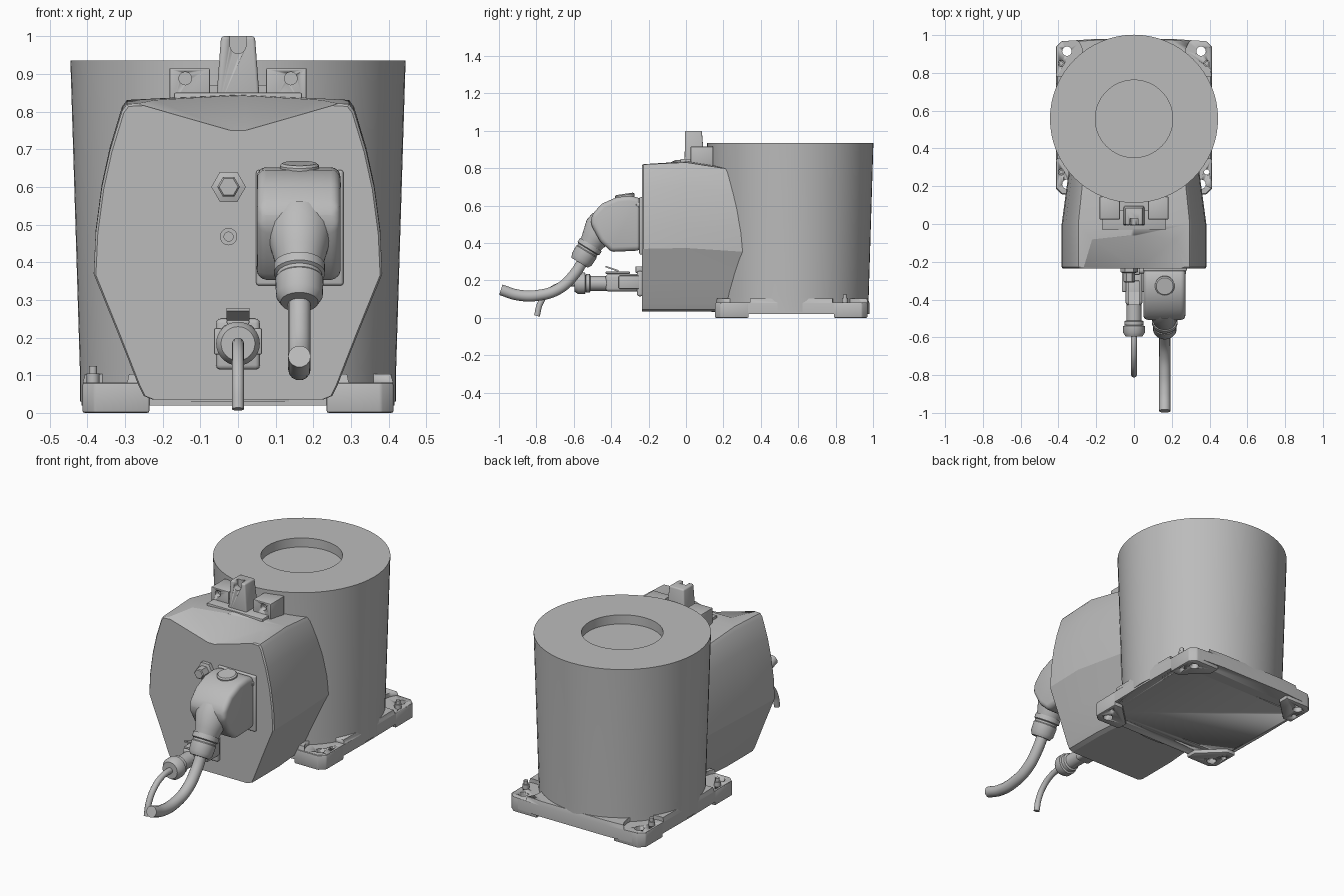
import bpy, bmesh, math
from mathutils import Vector

if "Cube" in bpy.data.objects:
    bpy.data.objects.remove(bpy.data.objects["Cube"], do_unlink=True)

grey = bpy.data.materials.new("cast grey")
grey.use_nodes = True
grey.diffuse_color = (0.5, 0.5, 0.5, 1)
grey.node_tree.nodes["Principled BSDF"].inputs["Base Color"].default_value = (0.5, 0.5, 0.5, 1)


def activate(ob):
    bpy.ops.object.select_all(action='DESELECT')
    ob.select_set(True)
    bpy.context.view_layer.objects.active = ob


def finish(name, bm, bevel=0, segments=3, angle=35):
    bmesh.ops.recalc_face_normals(bm, faces=bm.faces[:])
    me = bpy.data.meshes.new(name)
    bm.to_mesh(me)
    bm.free()
    ob = bpy.data.objects.new(name, me)
    bpy.context.collection.objects.link(ob)
    me.materials.append(grey)
    activate(ob)
    if bevel:
        m = ob.modifiers.new("Bevel", 'BEVEL')
        m.width, m.segments, m.limit_method = bevel, segments, 'ANGLE'
        m.angle_limit = math.radians(25)
        bpy.ops.object.modifier_apply(modifier=m.name)
    bpy.ops.object.shade_smooth_by_angle(angle=math.radians(angle))
    return ob


def loft(name, rings, **kw):
    """Skin a list of equal-length closed rings and cap both ends."""
    bm = bmesh.new()
    vs = [[bm.verts.new(p) for p in ring] for ring in rings]
    n = len(vs[0])
    for a, b in zip(vs, vs[1:]):
        for i in range(n):
            bm.faces.new((a[i], a[(i + 1) % n], b[(i + 1) % n], b[i]))
    bm.faces.new(vs[0])
    bm.faces.new(vs[-1])
    return finish(name, bm, **kw)


def hull(name, points, **kw):
    bm = bmesh.new()
    for p in points:
        bm.verts.new(p)
    bmesh.ops.convex_hull(bm, input=bm.verts[:])
    bmesh.ops.dissolve_limit(bm, angle_limit=0.01, verts=bm.verts[:], edges=bm.edges[:])
    return finish(name, bm, **kw)


def box(name, lo, hi, **kw):
    return hull(name, [(x, y, z) for x in (lo[0], hi[0]) for y in (lo[1], hi[1]) for z in (lo[2], hi[2])], **kw)


def lathe(name, origin, direction, profile, sides=32, **kw):
    """Turn (radius, distance) pairs about an axis."""
    q = Vector(direction).to_track_quat('Z', 'Y')
    rings = []
    for r, d in profile:
        angles = [2 * math.pi * i / sides for i in range(sides)]
        rings.append([Vector(origin) + q @ Vector((r * math.cos(a), r * math.sin(a), d)) for a in angles])
    return loft(name, rings, **kw)


def cut(ob, cutter):
    activate(ob)
    m = ob.modifiers.new("Cut", 'BOOLEAN')
    m.operation, m.solver, m.object = 'DIFFERENCE', 'EXACT', cutter
    bpy.ops.object.modifier_apply(modifier=m.name)
    bpy.data.objects.remove(cutter, do_unlink=True)


def cable(name, points, radius):
    cu = bpy.data.curves.new(name, 'CURVE')
    cu.dimensions = '3D'
    cu.bevel_depth, cu.bevel_resolution, cu.use_fill_caps = radius, 5, True
    sp = cu.splines.new('BEZIER')
    sp.bezier_points.add(len(points) - 1)
    for bp, p in zip(sp.bezier_points, points):
        bp.co = p
        bp.handle_left_type = bp.handle_right_type = 'AUTO'
    ob = bpy.data.objects.new(name, cu)
    bpy.context.collection.objects.link(ob)
    cu.materials.append(grey)
    activate(ob)
    bpy.ops.object.convert(target='MESH')
    bpy.ops.object.shade_smooth_by_angle(angle=math.radians(40))


UP, FRONT = (0, 0, 1), (0, -1, 0)

# Main drum, slightly tapered, with a shallow round recess in the top
lathe("drum", (0, 0.557, 0), UP, [(0.42, 0.03), (0.42, 0.12), (0.445, 0.935), (0.205, 0.935), (0.205, 0.885)], sides=64)

# Base plate with gently bowed edges
outline = [(0.41, 0.19), (0.415, 0.56), (0.41, 0.94), (0.38, 0.968), (0.2, 0.98)]
outline = [(0.38, 0.16)] + outline
outline = outline + [(-x, y) for x, y in reversed(outline)]
plate = loft("base_plate", [[(x * s, 0.56 + (y - 0.56) * s, z) for x, y in outline]
                            for s, z in ((1, 0.02), (1, 0.08), (0.985, 0.103))])

# Corner pads, pockets, mounting holes and bolts
for sx in (-1, 1):
    for name, y0, d in (("front", 0.155, 1), ("back", 0.97, -1)):
        corner = [(0.235, 0), (0.38, 0), (0.413, 0.03), (0.413, 0.18), (0.36, 0.18), (0.235, 0.06)]
        foot = hull(f"{name}_foot", [(sx * x, y0 + d * t, z) for x, t in corner for z in (0, 0.08)], bevel=0.006, segments=2)
        pocket_at = (sx * 0.385, y0 + d * 0.075, 0.081)
        cut(plate, lathe("pocket_cutter", pocket_at, UP, [(0.115, 0), (0.115, 0.1)]))
        for hx, t, r in ((0.355, 0.055, 0.025), (0.385, 0.12, 0.014)):
            for target in (plate, foot):
                cut(target, lathe("hole_cutter", (sx * hx, y0 + d * t, -0.1), UP, [(r, 0), (r, 0.4)], sides=24))
    bolt_y = 0.85 if sx > 0 else 0.275
    lathe("pad_bolt", (sx * 0.385, bolt_y, 0.05), UP, [(0.017, 0), (0.017, 0.055), (0.011, 0.055), (0.011, 0.075)], sides=12)
lathe("pad_bolt", (-0.385, 0.85, 0.05), UP, [(0.017, 0), (0.017, 0.055), (0.011, 0.055), (0.011, 0.075)], sides=12)

# Housing in front of the drum, lofted backwards into it
half = [(0.225, 0.035), (0.25, 0.045), (0.265, 0.075), (0.318, 0.21), (0.383, 0.37), (0.378, 0.48),
        (0.362, 0.6), (0.34, 0.7), (0.308, 0.805), (0.295, 0.823)]
section = half + [(0, 0.838)] + [(-x, z) for x, z in reversed(half)]


def housing_ring(y, sx, drop):
    return [(x * sx, y, z - drop * max(0, z - 0.04)) for x, z in section]


housing = loft("housing", [housing_ring(-0.235, 0.985, 0.012), housing_ring(-0.228, 1, 0.004),
                           housing_ring(0, 1, -0.01), housing_ring(0.4, 0.86, 0.07)], angle=20)
cut(housing, hull("brow_cutter", [(sx * x, y, z) for sx in (-1, 1) for x, y, z in
                                  ((0.29, -0.25, 0.825), (0, -0.25, 0.742), (0.25, -0.06, 0.842),
                                   (0.29, -0.25, 1), (0.25, -0.06, 1))]))

# Lifting bracket on top: central post and two lugs
post = hull("bracket_post", [(sx * x, y, z) for sx in (-1, 1) for x, y, z in
                             ((0.06, -0.008, 0.8), (0.06, 0.1, 0.8), (0.045, -0.005, 1.0), (0.045, 0.085, 1.0))],
            bevel=0.008)
cut(post, lathe("eye_cutter", (0, 0.03, 0.975), FRONT, [(0.021, 0), (0.021, 0.1)]))
cut(post, box("slot_cutter", (-0.021, -0.1, 0.975), (0.021, 0.03, 1.1)))
box("bracket_bridge", (-0.08, 0.07, 0.8), (0.08, 0.14, 0.87))
for sx in (-1, 1):
    xs = sorted((sx * 0.075, sx * 0.182))
    lug = box("bracket_lug", (xs[0], 0.025, 0.8), (xs[1], 0.145, 0.915), bevel=0.003, segments=2)
    cut(lug, lathe("lug_hole_cutter", (sx * 0.14, 0.05, 0.888), FRONT, [(0.017, 0), (0.017, 0.1)], sides=20))
box("bracket_gasket", (-0.17, -0.03, 0.82), (0.17, 0.1, 0.85), bevel=0.004, segments=2)

# Hexagonal plug and small screw on the housing face
lathe("hex_plug", (-0.025, -0.23, 0.6), FRONT, [(0.046, 0), (0.046, 0.025), (0.03, 0.03), (0.03, 0.075), (0.025, 0.08)], sides=6)
lathe("face_screw", (-0.025, -0.23, 0.468), FRONT, [(0.023, 0), (0.023, 0.012), (0.012, 0.012), (0.012, 0.006)], sides=24)

# Power connector: mounting plate, hood, gland and cable
box("power_plate", (0.048, -0.25, 0.338), (0.28, -0.23, 0.645), bevel=0.008)
hood = [(-0.24, 0.36), (-0.24, 0.64), (-0.3, 0.652), (-0.37, 0.645), (-0.45, 0.61), (-0.505, 0.55),
        (-0.51, 0.5), (-0.46, 0.41), (-0.4, 0.352)]
loft("power_hood", [[(x, y, z) for y, z in hood] for x in (0.05, 0.272)], bevel=0.045, segments=4, angle=45)
lathe("hood_cap", (0.163, -0.325, 0.635), (0, -0.15, 1), [(0.052, 0), (0.052, 0.022), (0.045, 0.028)])
lathe("power_gland", (0.163, -0.43, 0.52), (0, -0.52, -0.85),
      [(0.08, 0), (0.088, 0.05), (0.07, 0.12), (0.062, 0.15), (0.068, 0.15), (0.068, 0.175), (0.06, 0.18),
       (0.06, 0.19), (0.064, 0.195), (0.062, 0.245), (0.05, 0.265), (0.03, 0.265)])
for x, z in ((0.253, 0.605), (0.07, 0.385)):
    lathe("plate_screw", (x, -0.24, z), FRONT, [(0.021, 0), (0.021, 0.025), (0.014, 0.03)], sides=20)
cable("power_cable", [(0.163, y, z) for y, z in ((-0.54, 0.325), (-0.595, 0.235), (-0.68, 0.155),
                                               (-0.79, 0.12), (-0.9, 0.122), (-0.99, 0.15))], 0.03)

# Signal connector: flange, latch, stepped body, gland and cable
box("signal_flange", (-0.058, -0.262, 0.115), (0.058, -0.23, 0.25), bevel=0.012)
box("signal_latch", (-0.03, -0.43, 0.235), (0.03, -0.3, 0.247), bevel=0.004, segments=2)
hull("latch_lever", [(x, y, z) for x in (-0.03, 0.03) for y, z in
                     ((-0.43, 0.27), (-0.43, 0.278), (-0.36, 0.245), (-0.36, 0.255))])
box("latch_tab", (-0.03, -0.27, 0.24), (0.03, -0.235, 0.275), bevel=0.005, segments=2)
box("signal_body", (-0.045, -0.43, 0.14), (0.045, -0.25, 0.235), bevel=0.018)
for sx in (-1, 1):
    xs = sorted((sx * 0.042, sx * 0.064))
    box("signal_clip", (xs[0], -0.36, 0.155), (xs[1], -0.25, 0.225), bevel=0.005, segments=2)
lathe("signal_gland", (0, -0.42, 0.184), FRONT,
      [(0.04, 0), (0.04, 0.09), (0.05, 0.095), (0.05, 0.115), (0.042, 0.115), (0.058, 0.12), (0.058, 0.155),
       (0.045, 0.175), (0.016, 0.175)])
cable("signal_cable", [(0, y, z) for y, z in ((-0.57, 0.184), (-0.66, 0.178), (-0.735, 0.138),
                                              (-0.78, 0.075), (-0.797, 0.01))], 0.016)
